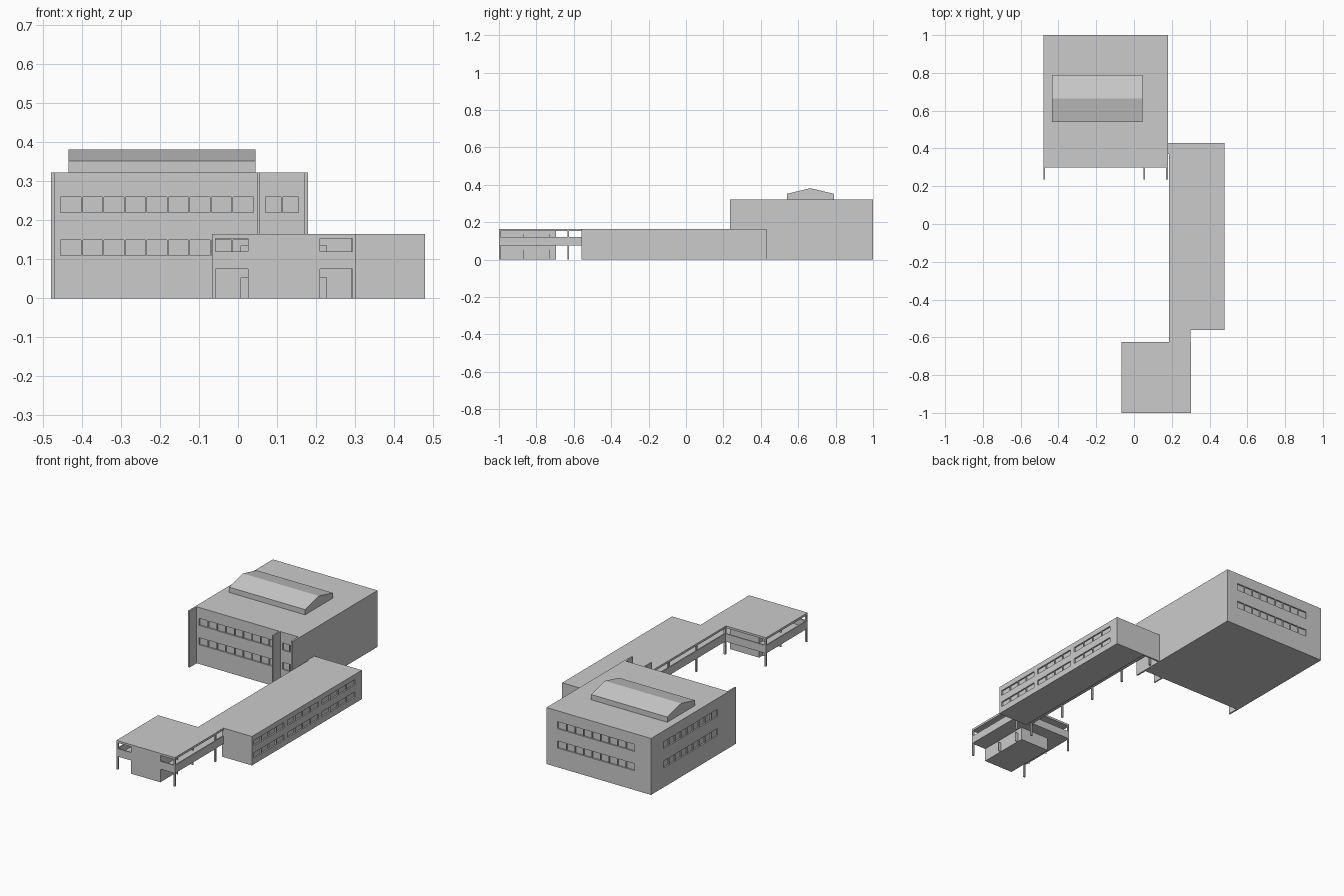
import bpy, bmesh

if "Cube" in bpy.data.objects:
    bpy.data.objects.remove(bpy.data.objects["Cube"])


def boxes(name, spans):
    """One object from boxes given as (x0, x1, y0, y1, z0, z1)."""
    bm = bmesh.new()
    for x0, x1, y0, y1, z0, z1 in spans:
        vs = bmesh.ops.create_cube(bm, size=1)["verts"]
        for v in vs:
            v.co = (x1 if v.co.x > 0 else x0, y1 if v.co.y > 0 else y0, z1 if v.co.z > 0 else z0)
    me = bpy.data.meshes.new(name)
    bm.to_mesh(me)
    bm.free()
    ob = bpy.data.objects.new(name, me)
    bpy.context.collection.objects.link(ob)
    return ob


def carve(target, spans):
    """Cut window recesses out of a block."""
    cutter = boxes("window_cutter", spans)
    mod = target.modifiers.new("windows", "BOOLEAN")
    mod.operation, mod.solver, mod.object = "DIFFERENCE", "EXACT", cutter
    bpy.context.view_layer.objects.active = target
    bpy.ops.object.modifier_apply(modifier=mod.name)
    bpy.data.objects.remove(cutter)


def strip(axis, face, inward, a, b, z0, z1, count, depth=0.008):
    """Recess span and its mullion spans for a window strip on a wall."""
    def span(u0, u1, d0, d1):
        n = sorted((face + inward * d0, face + inward * d1))
        return (*n, u0, u1, z0, z1) if axis == "x" else (u0, u1, *n, z0, z1)
    step = (b - a) / (count + 1)
    bars = [span(a + step * i - 0.002, a + step * i + 0.002, 0.001, depth) for i in range(1, count + 1)]
    return span(a, b, -0.01, depth), bars


def windows(target, name, strips):
    made = [strip(*s) for s in strips]
    carve(target, [m[0] for m in made])
    boxes(name, [bar for m in made for bar in m[1]])


# Main hall with two rows of strip windows on front, back and left
hall = boxes("main_hall", [(-0.48, 0.18, 0.30, 1.0, 0, 0.322)])
rows = []
for z in (0.11, 0.22):
    rows += [("y", 1.0, -1, -0.375, 0.11, z, z + 0.04, 8),
             ("x", -0.48, 1, 0.40, 0.89, z, z + 0.04, 8),
             ("y", 0.30, 1, -0.455, 0.04, z, z + 0.04, 8),
             ("y", 0.30, 1, 0.07, 0.155, z, z + 0.04, 1)]
windows(hall, "hall_mullions", rows)
boxes("hall_front_fins", [(x0, x1, 0.235, 0.30, 0, 0.322)
                          for x0, x1 in ((-0.48, -0.471), (0.049, 0.057), (0.17, 0.18))])

# Gabled roof lantern
lantern = boxes("roof_lantern", [(-0.435, 0.045, 0.54, 0.79, 0.322, 0.352)])
bm = bmesh.new()
bm.from_mesh(lantern.data)
ends = [e for e in bm.edges if all(v.co.z > 0.34 for v in e.verts)
        and abs(e.verts[0].co.x - e.verts[1].co.x) < 0.01]
mids = [g for g in bmesh.ops.subdivide_edges(bm, edges=ends, cuts=1)["geom_inner"]
        if isinstance(g, bmesh.types.BMVert)]
for v in mids:
    v.co.z = 0.382
bm.to_mesh(lantern.data)
bm.free()

# Long classroom wing with three window groups on two storeys
wing = boxes("long_wing", [(0.29, 0.48, -0.56, 0.43, 0, 0.165)])
windows(wing, "wing_mullions", [("x", 0.48, -1, a, b, z, z + 0.03, 3)
                                for z in (0.035, 0.105)
                                for a, b in ((-0.54, -0.27), (-0.24, 0.04), (0.07, 0.37))])

# Two-storey open gallery beside the wing
T = 0.007
FLOOR, RAIL, ROOF, TOP = 0.075, 0.12, 0.153, 0.165
boxes("gallery_floor", [(0.19, 0.29, -0.625, 0.42, FLOOR, 0.083)])
boxes("gallery_roof", [(0.185, 0.29, -0.625, 0.42, ROOF, TOP),
                       (0.29, 0.30, -0.625, -0.56, ROOF, TOP)])
boxes("gallery_parapets", [(0.19, 0.19 + T, -0.625, 0.37, FLOOR, RAIL),
                           (0.293, 0.30, -0.625, -0.56, FLOOR, RAIL)])
boxes("gallery_posts", [(0.19, 0.20, y - 0.005, y + 0.005, 0, ROOF)
                        for y in (-0.37, -0.12, 0.13, 0.365)])
boxes("gallery_end_wall", [(0.18, 0.29, 0.42, 0.43, 0, TOP),
                           (0.174, 0.19, 0.37, 0.42, FLOOR, TOP)])

# Front pavilion: solid core inside open balconies
X0, X1, Y0, Y1 = -0.067, 0.302, -1.0, -0.625
boxes("pavilion_core", [(0.025, 0.21, Y0, -0.695, 0, ROOF)])
boxes("pavilion_floor", [(X0, X1, Y0, Y1, FLOOR, 0.083)])
boxes("pavilion_roof", [(X0, X1, Y0, Y1, ROOF, TOP)])
boxes("pavilion_parapets", [(X0, X1, Y0, Y0 + T, FLOOR, RAIL),
                            (X0, 0.19, Y1 - T, Y1, FLOOR, RAIL),
                            (X0, X0 + T, Y0, Y1, FLOOR, RAIL),
                            (X1 - T, X1, Y0, Y1, FLOOR, RAIL)])
boxes("pavilion_posts", [(x, x + 0.009, y, y + 0.009, 0, ROOF)
                         for x in (X0, X1 - 0.009) for y in (Y0, Y1 - 0.009)]
      + [(0.19, 0.20, Y1 - 0.009, Y1, 0, ROOF)])

# Open door leaves on both sides of the core, both storeys
boxes("open_doors", [(x, x + 0.018, y, y + 0.004, z, z + 0.053)
                     for x in (0.007, 0.21) for y in (-0.87, -0.73) for z in (0, 0.083)])
